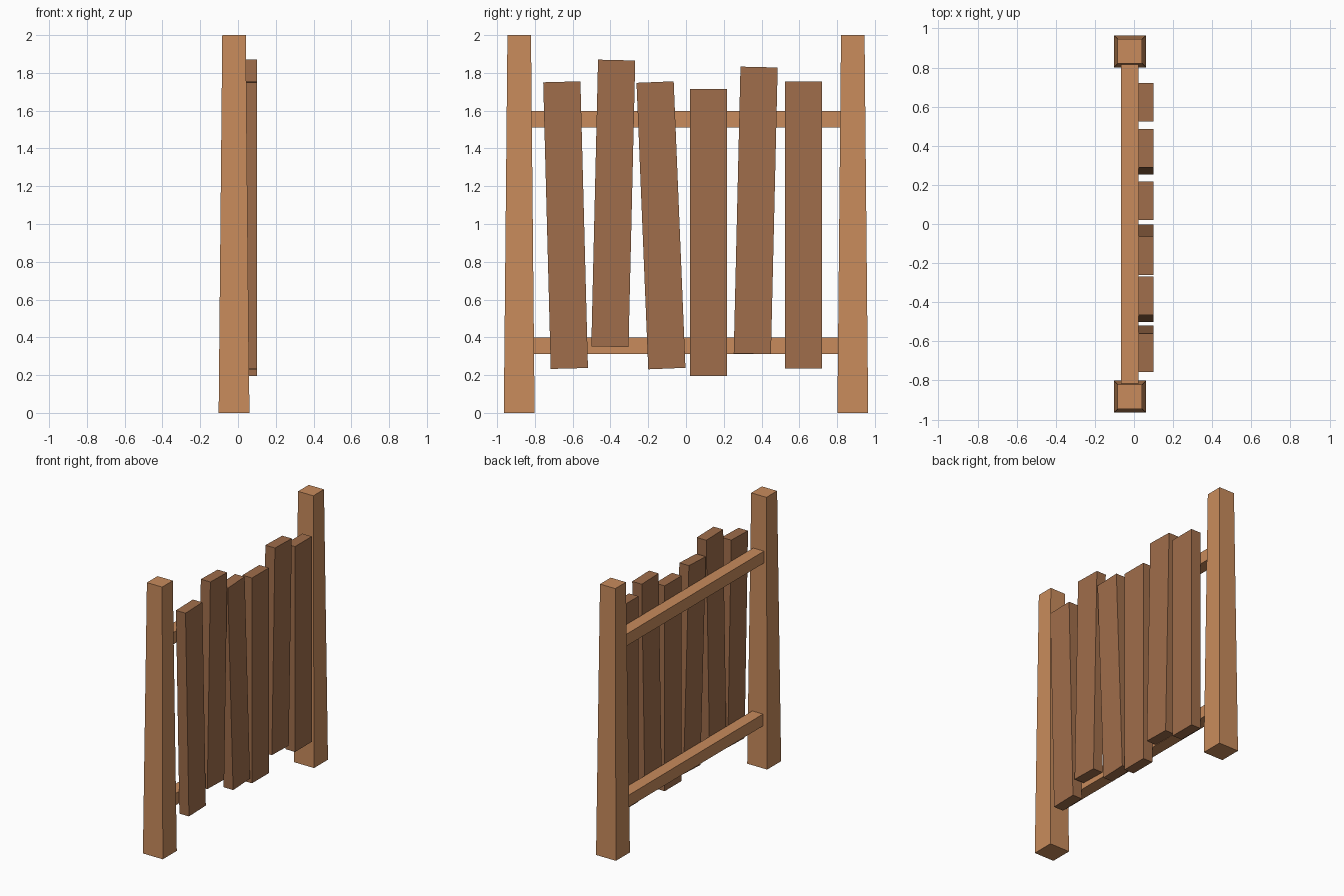
import bpy, bmesh
from mathutils import Matrix

if "Cube" in bpy.data.objects:
    bpy.data.objects.remove(bpy.data.objects["Cube"])


def material(name, color):
    m = bpy.data.materials.new(name)
    m.diffuse_color = (*color, 1)
    m.use_nodes = True
    m.node_tree.nodes["Principled BSDF"].inputs["Base Color"].default_value = m.diffuse_color
    return m


frame_wood = material("frame_wood", (0.58, 0.26, 0.107))
plank_wood = material("plank_wood", (0.35, 0.155, 0.07))


def box(name, center, size, mat, lean=0.0, taper=1.0):
    """Box with optional top taper; lean shifts the top towards +y (radians)."""
    bm = bmesh.new()
    bmesh.ops.create_cube(bm, size=1)
    for v in bm.verts:
        s = taper if v.co.z > 0 else 1.0
        v.co.x *= size[0] * s
        v.co.y *= size[1] * s
        v.co.z *= size[2]
    bm.transform(Matrix.Rotation(-lean, 4, 'X'))
    mesh = bpy.data.meshes.new(name)
    bm.to_mesh(mesh)
    bm.free()
    mesh.materials.append(mat)
    ob = bpy.data.objects.new(name, mesh)
    ob.location = center
    bpy.context.collection.objects.link(ob)
    return ob


# Tapered end posts
for side, y in (("left", -0.883), ("right", 0.883)):
    box(f"{side}_post", (-0.021, y, 1.0), (0.163, 0.163, 2.0), frame_wood, taper=0.765)

# Horizontal rails running into the posts
for level, z in (("lower", 0.355), ("upper", 1.555)):
    box(f"{level}_rail", (-0.022, 0, z), (0.088, 1.74, 0.088), frame_wood)

# Uneven planks: centre y, centre z, lean
planks = [
    (-0.6375, 0.994, -0.0263),
    (-0.385, 1.109, 0.0235),
    (-0.1325, 0.993, -0.041),
    (0.119, 0.955, 0.0),
    (0.369, 1.072, 0.0235),
    (0.6215, 0.995, 0.0),
]
for i, (y, z, lean) in enumerate(planks, 1):
    box(f"plank_{i}", (0.061, y, z), (0.078, 0.197, 1.518), plank_wood, lean=lean)
